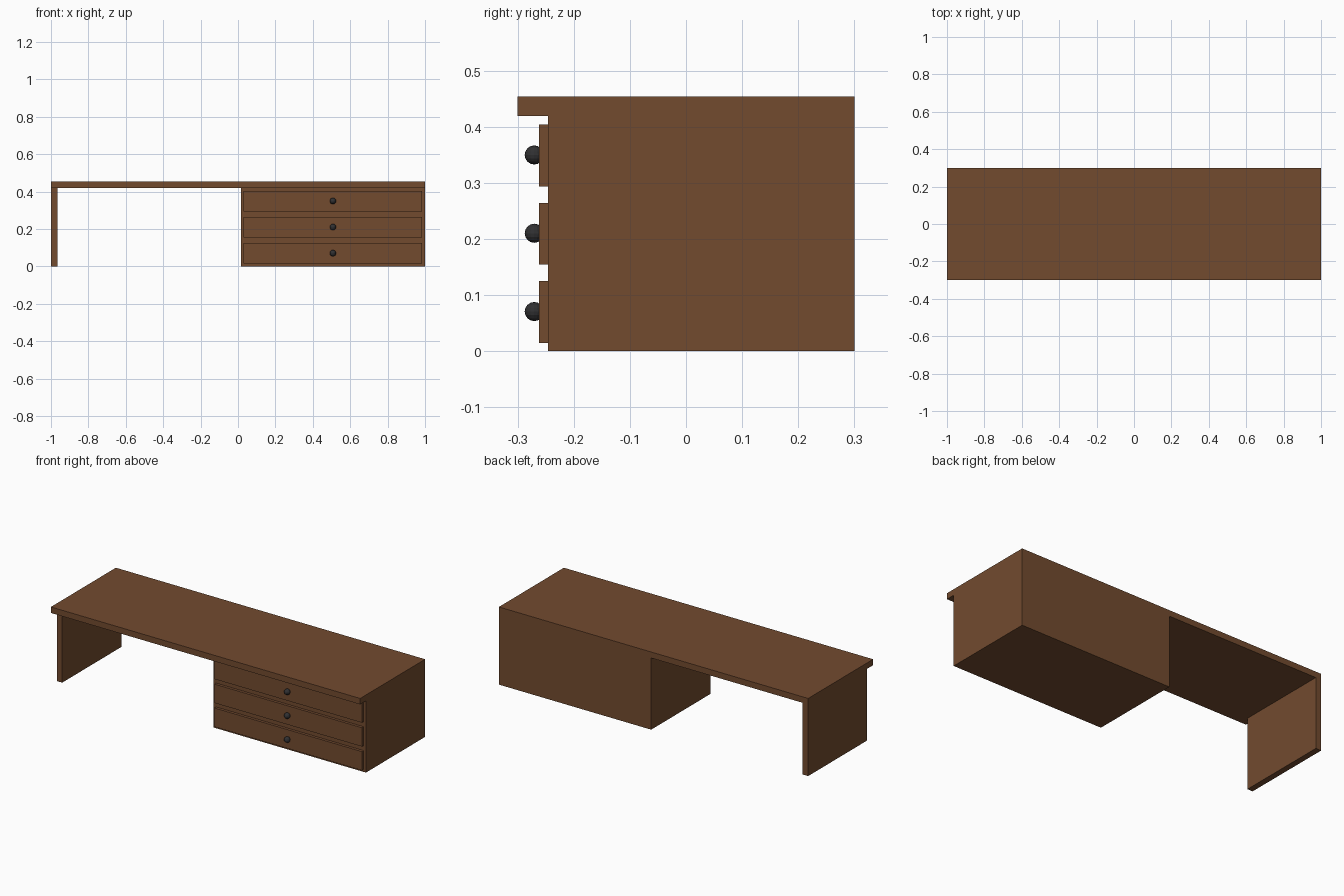
import bpy
import math

if "Cube" in bpy.data.objects:
    bpy.data.objects.remove(bpy.data.objects["Cube"])


def material(name, rgb):
    m = bpy.data.materials.new(name)
    m.diffuse_color = (*rgb, 1)
    m.use_nodes = True
    m.node_tree.nodes["Principled BSDF"].inputs["Base Color"].default_value = m.diffuse_color
    return m


wood = material("brown_wood", (0.17, 0.07, 0.028))
dark = material("dark_metal", (0.03, 0.03, 0.032))


def box(name, lo, hi):
    mid = [(a + b) / 2 for a, b in zip(lo, hi)]
    bpy.ops.mesh.primitive_cube_add(size=1, location=mid)
    ob = bpy.context.object
    ob.name = name
    ob.scale = [b - a for a, b in zip(lo, hi)]
    bpy.ops.object.transform_apply(location=False, rotation=False, scale=True)
    ob.data.materials.append(wood)
    return ob


UNDER, TOP = 0.419, 0.454      # underside and upper face of the top board
FRONT, BACK = -0.246, 0.30     # cabinet and side panel depth
CAB_X = 0.015                  # inner side of the cabinet

# Top board overhanging at the front, side panel and drawer cabinet
box("top_board", (-1, -0.30, UNDER), (1, BACK, TOP))
box("side_panel", (-1, FRONT, 0), (-0.965, BACK, UNDER))
box("cabinet", (CAB_X, FRONT, 0), (1, BACK, UNDER))

# Three drawer fronts, each with a round knob
for i, level in enumerate(("bottom", "middle", "top")):
    z = 0.0695 + i * 0.1395
    box(f"{level}_drawer_front", (0.03, -0.262, z - 0.055), (0.985, FRONT, z + 0.055))
    bpy.ops.mesh.primitive_uv_sphere_add(
        segments=16, ring_count=8, radius=0.017, location=(0.5075, -0.2705, z + 0.001))
    knob = bpy.context.object
    knob.name = f"{level}_drawer_knob"
    knob.data.materials.append(dark)
